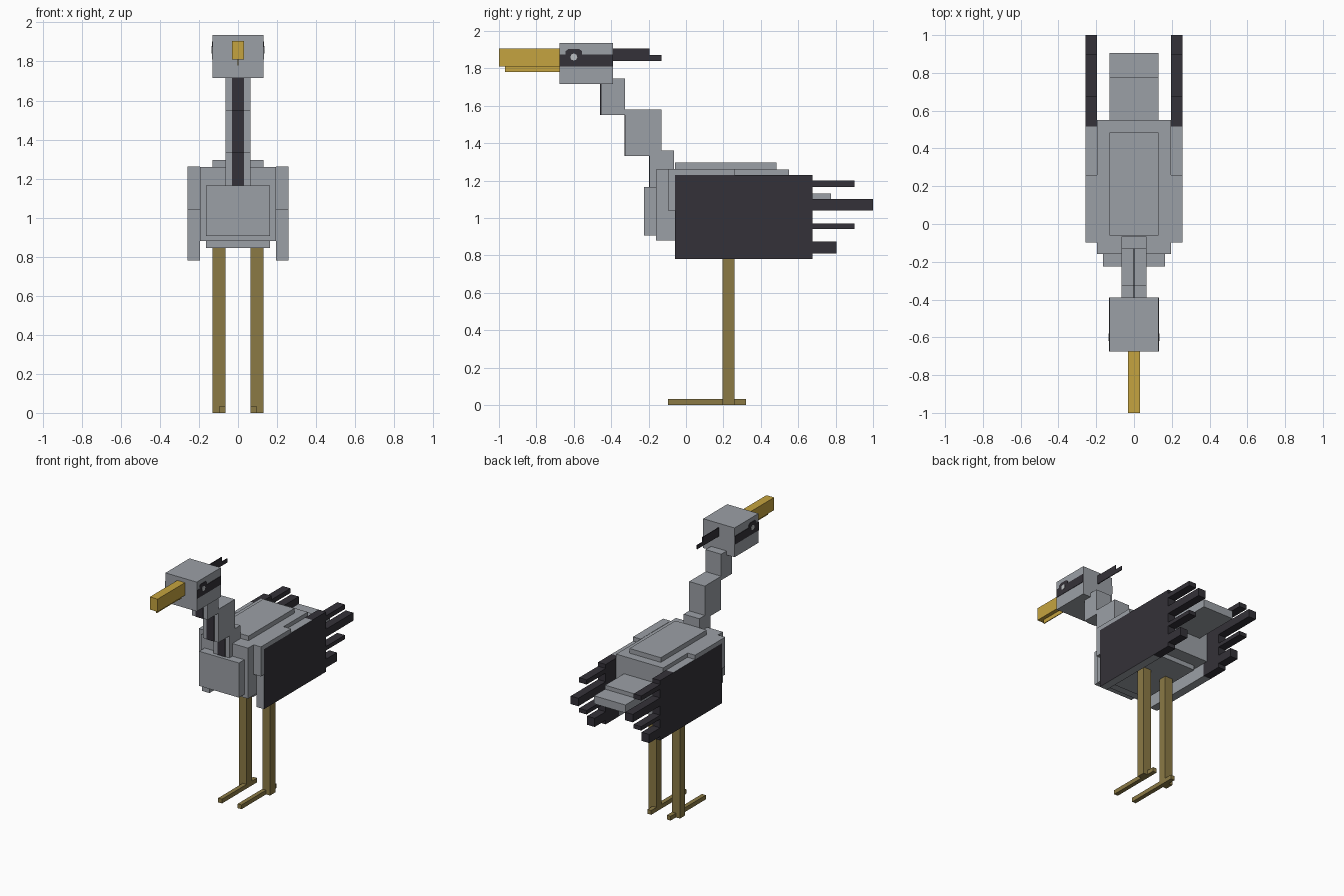
import bpy
import bmesh
import math

cube = bpy.data.objects.get("Cube")
if cube:
    bpy.data.objects.remove(cube, do_unlink=True)


def material(name, rgb):
    m = bpy.data.materials.new(name)
    m.use_nodes = True
    m.diffuse_color = (*rgb, 1)
    m.node_tree.nodes["Principled BSDF"].inputs["Base Color"].default_value = (*rgb, 1)
    return m


GREY = material("feather grey", (0.33, 0.35, 0.38))
DARK = material("dark feather", (0.034, 0.031, 0.040))
GOLD = material("beak gold", (0.56, 0.37, 0.05))
BROWN = material("leg brown", (0.26, 0.195, 0.06))
PALE = material("pale eye", (0.50, 0.52, 0.54))


def finish(name, bm, *mats):
    bmesh.ops.recalc_face_normals(bm, faces=bm.faces[:])
    mesh = bpy.data.meshes.new(name)
    bm.to_mesh(mesh)
    bm.free()
    for m in mats:
        mesh.materials.append(m)
    ob = bpy.data.objects.new(name, mesh)
    bpy.context.collection.objects.link(ob)
    return ob


def box(name, x, y, z, mat, outer=None):
    """Box from axis ranges; outer optionally colours the face away from x = 0."""
    bm = bmesh.new()
    bmesh.ops.create_cube(bm, size=1)
    for v in bm.verts:
        v.co = [(r[0] + r[1]) / 2 + c * (r[1] - r[0]) for c, r in zip(v.co, (x, y, z))]
    side = 1 if x[0] + x[1] > 0 else -1
    if outer:
        for f in bm.faces:
            if f.normal.x * side > 0.9:
                f.material_index = 1
    return finish(name, bm, mat, *([outer] if outer else []))


def centre(name, half, y, z, mat):
    return box(name, (-half, half), y, z, mat)


def pair(name, x, y, z, mat, outer=None):
    box("left_" + name, x, y, z, mat, outer)
    box("right_" + name, (-x[1], -x[0]), y, z, mat, outer)


# Body, chest, back, belly and tail
centre("body", 0.195, (-0.16, 0.55), (0.88, 1.26), GREY)
centre("chest", 0.165, (-0.225, -0.16), (0.905, 1.165), GREY)
centre("back", 0.13, (-0.06, 0.485), (1.26, 1.295), GREY)
centre("belly", 0.165, (-0.06, 0.45), (0.845, 0.88), GREY)
centre("tail_base", 0.13, (0.55, 0.775), (1.04, 1.13), GREY)
centre("tail_tip", 0.13, (0.775, 0.905), (1.04, 1.10), GREY)

# Stepped neck with a dark stripe down the front of each block
neck = [((-0.195, -0.065), (1.165, 1.36), 1.33),
        ((-0.325, -0.13), (1.33, 1.58), 1.55),
        ((-0.455, -0.325), (1.55, 1.745), 1.715)]
for i, (y, z, stripe_top) in enumerate(neck, 1):
    centre(f"neck_{i}", 0.065, y, z, GREY)
    centre(f"neck_stripe_{i}", 0.032, (y[0] - 0.004, y[0]), (z[0], stripe_top), DARK)

# Head and beak
centre("head", 0.13, (-0.675, -0.39), (1.715, 1.935), GREY)
centre("upper_beak", 0.032, (-1.0, -0.675), (1.81, 1.905), GOLD)
centre("lower_beak", 0.003, (-0.967, -0.675), (1.78, 1.81), GOLD)

# Thin crest plumes
centre("upper_crest", 0.003, (-0.39, -0.195), (1.87, 1.905), DARK)
centre("lower_crest", 0.003, (-0.39, -0.13), (1.84, 1.87), DARK)

# Eye stripes, brows and eyes
pair("eye_stripe", (0.13, 0.133), (-0.675, -0.39), (1.81, 1.873), DARK)
brow = [(-0.645, 1.873), (-0.645, 1.89), (-0.63, 1.903), (-0.57, 1.903),
        (-0.555, 1.89), (-0.555, 1.873)]
for side, label in ((1, "left"), (-1, "right")):
    bm = bmesh.new()
    face = bm.faces.new([bm.verts.new((side * 0.13, y, z)) for y, z in brow])
    ext = bmesh.ops.extrude_face_region(bm, geom=[face])["geom"]
    bmesh.ops.translate(bm, vec=(side * 0.003, 0, 0),
                        verts=[v for v in ext if isinstance(v, bmesh.types.BMVert)])
    finish(label + "_brow", bm, DARK)

    bm = bmesh.new()
    bmesh.ops.create_cone(bm, cap_ends=True, segments=8, radius1=0.019,
                          radius2=0.019, depth=0.006)
    eye = finish(label + "_eye", bm, PALE)
    eye.rotation_euler = (0, math.pi / 2, 0)
    eye.location = (side * 0.133, -0.6, 1.86)

# Wings: grey shoulder and inner faces, dark outer faces and rear edge
wx = (0.195, 0.258)
pair("wing_shoulder", wx, (-0.097, -0.06), (1.04, 1.262), GREY)
pair("wing_top", wx, (-0.06, 0.26), (1.23, 1.262), GREY)
pair("wing", wx, (-0.06, 0.515), (0.78, 1.23), GREY, DARK)
pair("wing_rear", wx, (0.515, 0.675), (0.78, 1.23), DARK)
feathers = [((1.165, 1.20), 0.90), ((1.04, 1.10), 1.0),
            ((0.94, 0.97), 0.90), ((0.81, 0.875), 0.805)]
for i, (z, end) in enumerate(feathers, 1):
    pair(f"flight_feather_{i}", wx, (0.675, end), z, DARK)

# Legs and feet
pair("leg", (0.065, 0.13), (0.195, 0.258), (0.0, 0.88), BROWN)
pair("front_toe", (0.065, 0.097), (-0.097, 0.195), (0.0, 0.032), BROWN)
pair("back_toe", (0.065, 0.097), (0.258, 0.32), (0.0, 0.032), BROWN)
